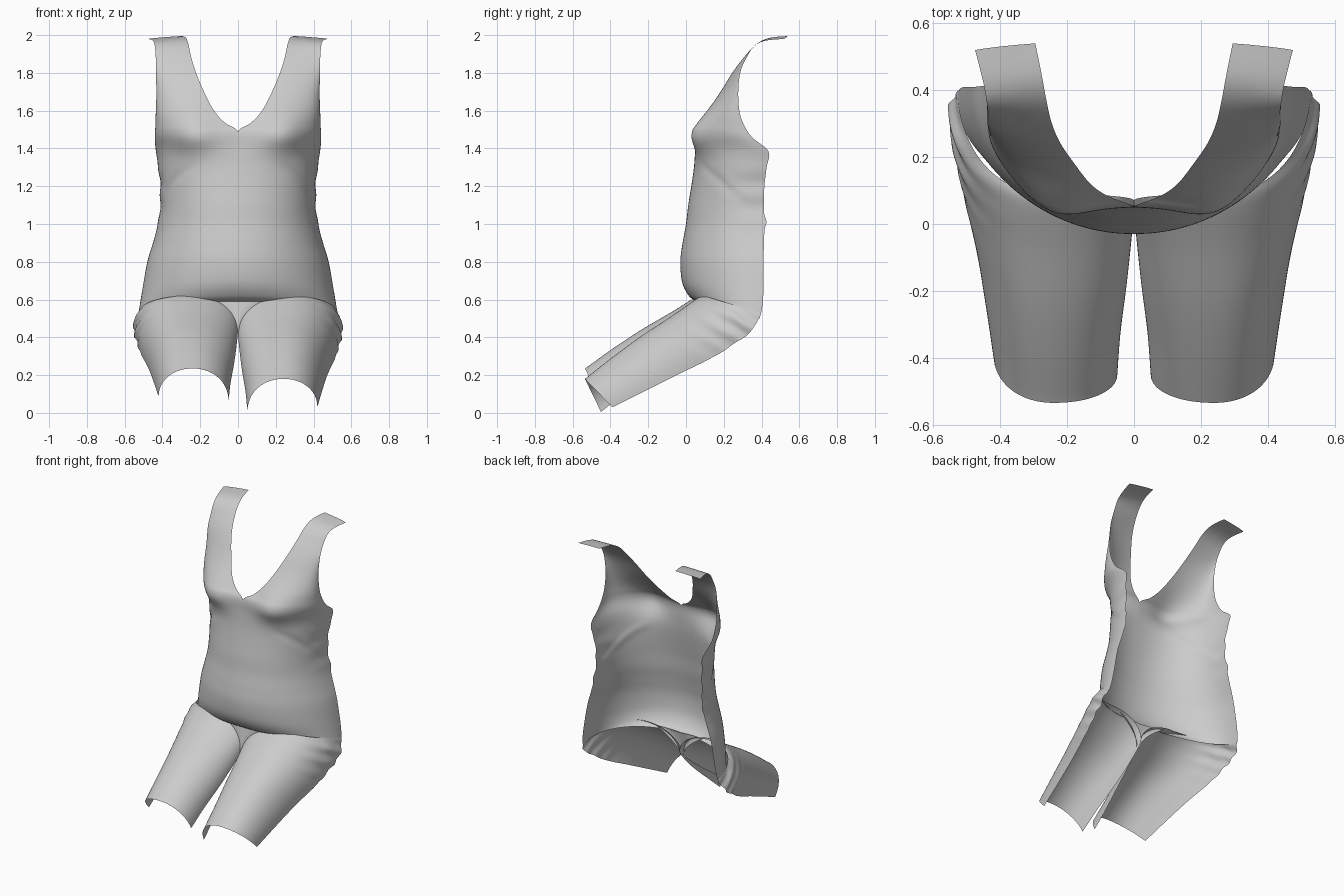
import bpy
from math import exp, sin, cos, pi

if "Cube" in bpy.data.objects:
    bpy.data.objects.remove(bpy.data.objects["Cube"])


def spline(rows, t):
    """Catmull-Rom interpolation through control rows, t in 0..1."""
    n = len(rows) - 1
    i = min(int(t * n), n - 1)
    u = t * n - i
    p0, p1, p2, p3 = (rows[min(max(k, 0), n)] for k in range(i - 1, i + 3))
    return [0.5 * (2 * b + (c - a) * u + (2 * a - 5 * b + 4 * c - d) * u * u
                   + (3 * b - a - 3 * c + d) * u ** 3)
            for a, b, c, d in zip(p0, p1, p2, p3)]


def sheet(name, func, nu, nv, flip=False):
    """Open surface from func(u, v), u across and v along."""
    verts = [func(i / nu, j / nv) for j in range(nv + 1) for i in range(nu + 1)]
    faces = []
    for j in range(nv):
        for i in range(nu):
            a = j * (nu + 1) + i
            f = (a, a + 1, a + nu + 2, a + nu + 1)
            faces.append(f[::-1] if flip else f)
    me = bpy.data.meshes.new(name)
    me.from_pydata(verts, [], faces)
    me.polygons.foreach_set("use_smooth", [True] * len(faces))
    ob = bpy.data.objects.new(name, me)
    bpy.context.collection.objects.link(ob)
    return ob


def bow(s, p):
    """Superellipse fall-off from 0 at the crown to 1 at the edge."""
    return 1 - max(0, 1 - s ** p) ** (1 / p)


def mirror(ob):
    m = ob.modifiers.new("mirror", 'MIRROR')
    m.merge_threshold = 0.001


# torso front and straps: inner z, y, x, outer z, y, x, roundness
TORSO = [
    (.59, .055, 0, .50, .39, .53, 2.15),
    (.62, .015, 0, .57, .405, .52, 2.1),
    (.69, -.02, 0, .66, .41, .505, 2.05),
    (.80, -.03, 0, .80, .41, .48, 2.05),
    (.90, -.018, 0, .90, .413, .45, 2.1),
    (1.0, .0, 0, 1.0, .415, .425, 2.15),
    (1.1, .012, 0, 1.1, .412, .412, 2.2),
    (1.2, .028, 0, 1.2, .415, .412, 2.25),
    (1.3, .042, 0, 1.3, .427, .422, 2.3),
    (1.4, .05, 0, 1.385, .44, .435, 2.3),
    (1.49, .055, 0, 1.46, .355, .44, 2.3),
    (1.535, .085, .068, 1.53, .31, .437, 2.2),
    (1.6, .125, .127, 1.6, .285, .435, 2.1),
    (1.7, .185, .18, 1.7, .277, .432, 1.9),
    (1.8, .245, .222, 1.8, .287, .435, 1.6),
    (1.88, .305, .247, 1.87, .315, .435, 1.4),
    (1.95, .37, .262, 1.94, .36, .44, 1.3),
    (1.985, .44, .275, 1.97, .42, .45, 1.2),
    (1.995, .54, .295, 1.98, .52, .475, 1.2),
]


def torso(u, v):
    zi, yi, xi, zo, yo, xo, p = spline(TORSO, v)
    xi = max(0, xi)
    s = sin(u * pi / 2)
    g = bow(s, p)
    x = xi + (xo - xi) * s
    y = yi + (yo - yi) * g
    z = zi + (zo - zi) * g
    # bust, sharper on its underside
    dz = (z - 1.46) / (.09 if z < 1.46 else .14)
    y -= .055 * exp(-dz * dz - ((x - .25) / .13) ** 2)
    # diagonal drag crease running from bust to hip side
    line = 1.34 - .9 * max(0, y - .05)
    fade = min(1, max(0, (x - .2) / .15))
    y += .012 * exp(-((z - line) / .025) ** 2) * fade
    # small side folds
    side = max(0, s - .9) / .1
    x += .004 * side * sin(z * 45) * exp(-((z - 1.17) / .16) ** 2)
    return (x, y, z)


mirror(sheet("torso_front", torso, 32, 110))

# thigh covers: inner edge, crown and outer edge, from knee to hip
THIGH = [
    (.05, -.45, .005, .24, -.535, .18, .42, -.39, .03),
    (.04, -.32, .11, .245, -.39, .295, .445, -.22, .115),
    (.022, -.18, .22, .25, -.24, .405, .475, -.04, .205),
    (.008, -.05, .33, .25, -.08, .51, .52, .16, .305),
    (.0, .04, .42, .25, .05, .60, .55, .34, .43),
    (.0, .07, .46, .25, .09, .62, .525, .40, .53),
]


def thigh(sign):
    def point(u, v):
        ix, iy, iz, tx, ty, tz, ox, oy, oz = spline(THIGH, v)
        a = (2 * u - 1) * pi / 2
        s = abs(sin(a))
        ex, ey, ez = (ix, iy, iz) if a < 0 else (ox, oy, oz)
        g = bow(s, 2.1)
        x, y, z = tx + (ex - tx) * s, ty + (ey - ty) * g, tz + (ez - tz) * g
        # gathered wrinkles at the outer hip
        if a > 0:
            w = s ** 4 * exp(-((v - .8) / .16) ** 2)
            x += .008 * w * sin(60 * z + 35 * y)
            z += .005 * w * cos(50 * y)
        if sign < 0:
            z += .055 * (1 - v)
        return (sign * x, y, z)
    return point


sheet("thigh_left", thigh(1), 48, 60)
sheet("thigh_right", thigh(-1), 48, 60, flip=True)


# panel closing the front between the thighs
def panel(u, v):
    half = .012 + .17 * v ** 1.8
    return (u * half, .025 + .03 * v + .02 * u * u, .43 + .165 * v + .012 * u * v)


mirror(sheet("crotch_panel", panel, 10, 14))
